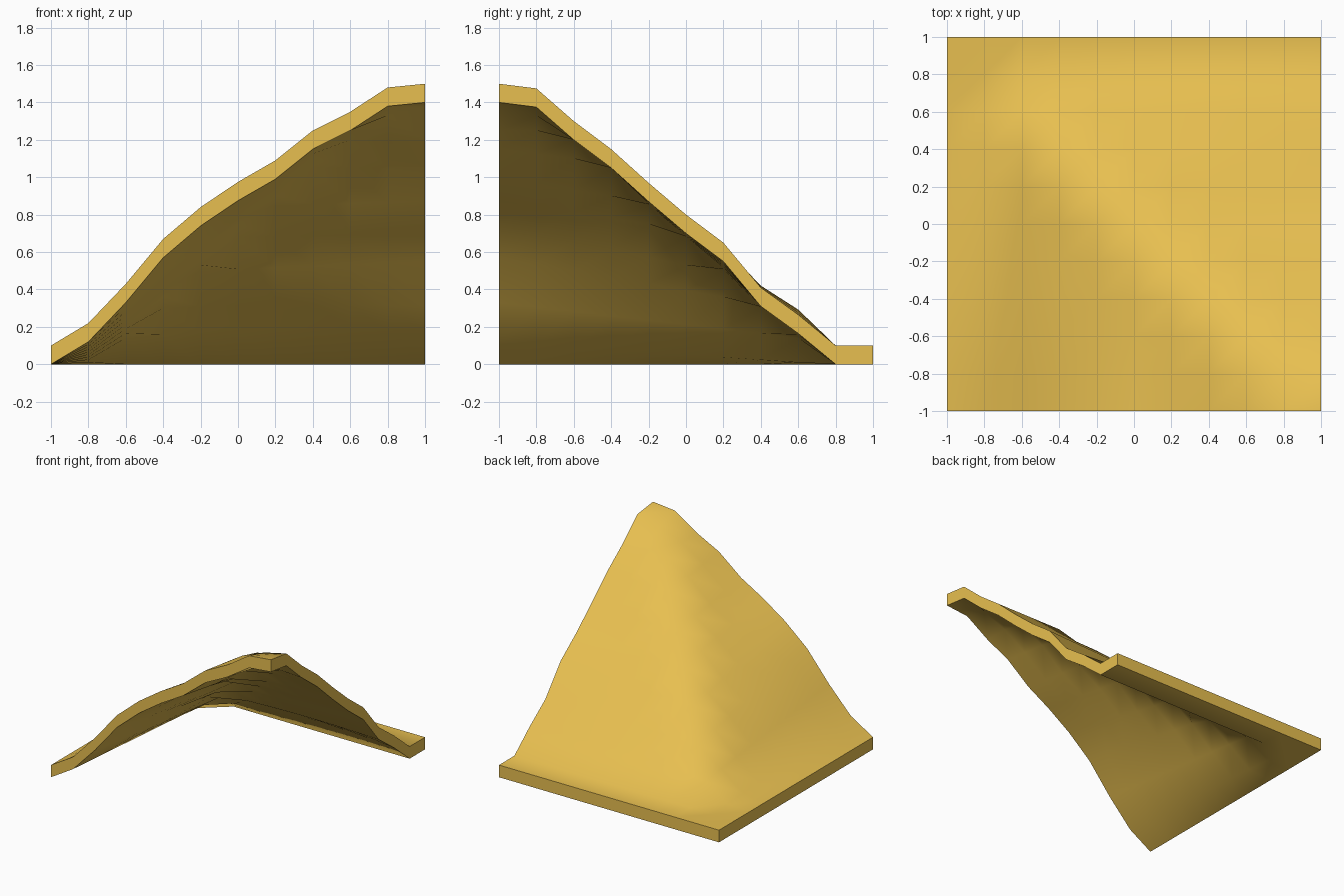
import bpy, bmesh, math

if "Cube" in bpy.data.objects:
    bpy.data.objects.remove(bpy.data.objects["Cube"])

N, STEP, THICK = 11, 0.2, 0.1

# Underside heights, indexed from the eaves up to the peak
front = [0, .12, .33, .57, .74, .875, .99, 1.15, 1.25, 1.38, 1.40]       # front edge, left to right
left_hip = [0, .01, .165, .36, .53, .75, .90, 1.10, 1.25, 1.33, 1.40]    # left slope beside the hip
right = [0, 0, .165, .31, .55, .70, .87, 1.05, 1.20, 1.375, 1.40]        # right edge, back to front
back_hip = [0, 0, .14, .30, .50, .68, .85, 1.05, 1.20, 1.35, 1.40]       # back slope beside the hip


def height(i, j):
    """i steps from the left eave, j steps from the back eave."""
    t = min(1.1, (10 - j) / max(1, 9 - i))
    left_slope = front[i] + (left_hip[i] - front[i]) * t
    s = max(0, min(1, (i - j) / max(1, 10 - j)))
    back_slope = back_hip[j] + (right[j] - back_hip[j]) * s
    if j in (2, 3):                        # slight swelling above the back eave
        back_slope += (.04 if j == 2 else .015) * math.sin(math.pi * s)
    return max(0, min(left_slope, back_slope))


# Roof shell: two matching grids joined by a vertical rim
bm = bmesh.new()
low, high = [[[bm.verts.new((-1 + i * STEP, 1 - j * STEP, height(i, j) + dz))
               for j in range(N)] for i in range(N)] for dz in (0, THICK)]
for i in range(N - 1):
    for j in range(N - 1):
        for g in (low, high):
            a, b, c, d = g[i][j], g[i + 1][j], g[i + 1][j + 1], g[i][j + 1]
            bm.faces.new((a, b, d))
            bm.faces.new((b, c, d))
for k in range(N - 1):
    for (i0, j0), (i1, j1) in (((k, 0), (k + 1, 0)), ((k, 10), (k + 1, 10)),
                               ((0, k), (0, k + 1)), ((10, k), (10, k + 1))):
        bm.faces.new((low[i0][j0], low[i1][j1], high[i1][j1], high[i0][j0]))
# Diagonals run from front left to back right
bmesh.ops.recalc_face_normals(bm, faces=bm.faces)
mesh = bpy.data.meshes.new("roof_corner")
bm.to_mesh(mesh)
bm.free()
roof = bpy.data.objects.new("roof_corner", mesh)
bpy.context.collection.objects.link(roof)

# Golden roof colour
mat = bpy.data.materials.new("golden_roof")
mat.diffuse_color = (0.8, 0.52, 0.08, 1)
mat.use_nodes = True
mat.node_tree.nodes["Principled BSDF"].inputs["Base Color"].default_value = mat.diffuse_color
mesh.materials.append(mat)

bpy.context.view_layer.objects.active = roof
roof.select_set(True)
bpy.ops.object.shade_smooth_by_angle(angle=math.radians(45))
